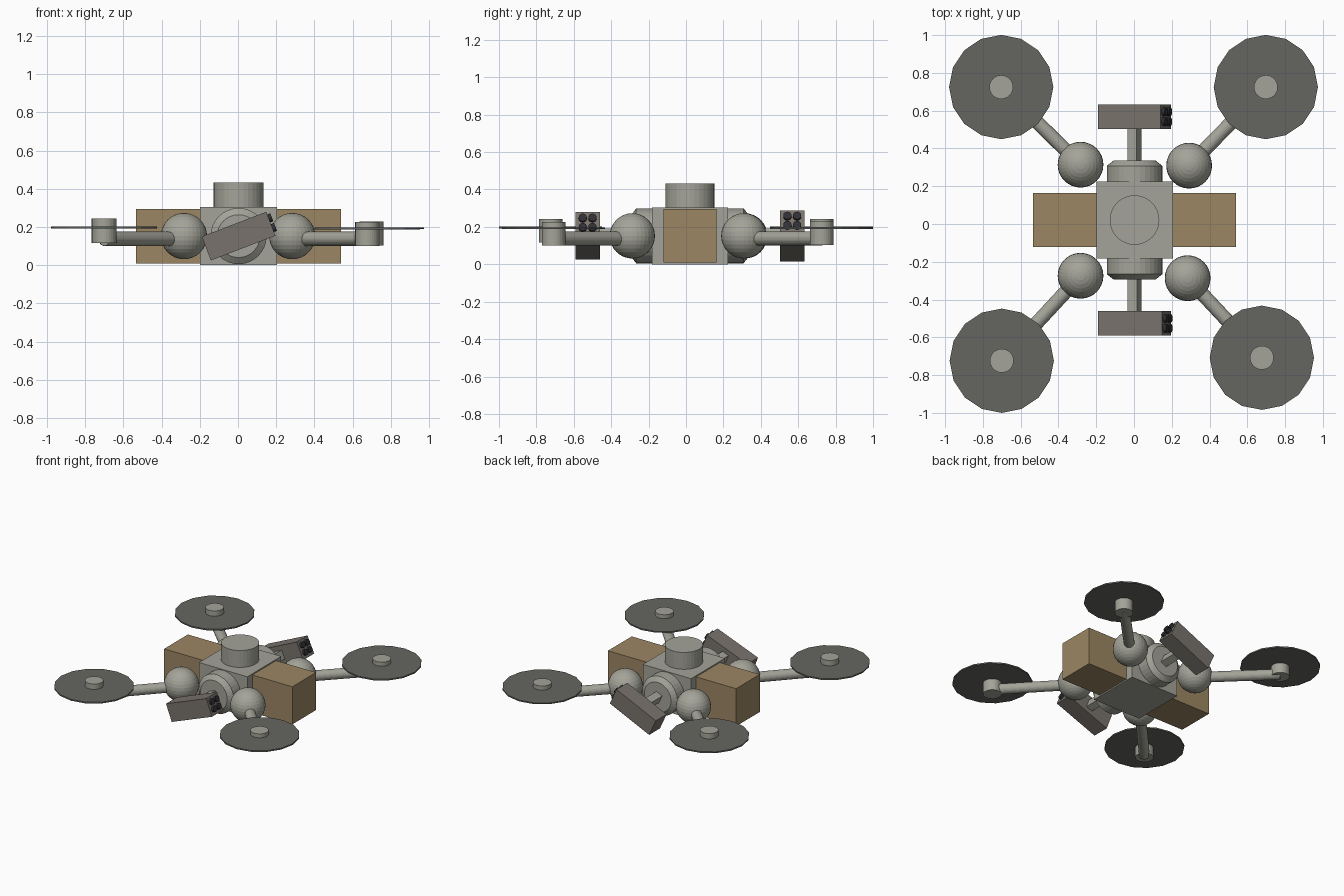
import bpy
from math import pi, radians, cos, sin
from mathutils import Vector, Matrix

if "Cube" in bpy.data.objects:
    bpy.data.objects.remove(bpy.data.objects["Cube"])


def mat(name, r, g, b):
    m = bpy.data.materials.new(name)
    m.diffuse_color = (r, g, b, 1)
    m.use_nodes = True
    m.node_tree.nodes["Principled BSDF"].inputs["Base Color"].default_value = m.diffuse_color
    return m


SHELL = mat("shell_grey", 0.37, 0.37, 0.32)
TAN = mat("tan", 0.33, 0.24, 0.125)
DARK = mat("rotor_grey", 0.13, 0.13, 0.12)
GUN = mat("gun_grey", 0.19, 0.17, 0.15)
BLACK = mat("muzzle_black", 0.03, 0.03, 0.035)


def finish(name, m):
    o = bpy.context.object
    o.name = name
    o.data.materials.append(m)
    return o


def box(name, loc, size, m, tilt=0):
    bpy.ops.mesh.primitive_cube_add(size=1)
    o = finish(name, m)
    o.data.transform(Matrix.Diagonal((*size, 1)))
    o.location = loc
    o.rotation_euler = (0, tilt, 0)
    return o


def rod(name, a, b, r, m, sides=32, r2=None):
    a, b = Vector(a), Vector(b)
    d = b - a
    bpy.ops.mesh.primitive_cone_add(vertices=sides, radius1=r, radius2=r if r2 is None else r2,
                                    depth=d.length, location=(a + b) / 2)
    o = finish(name, m)
    o.rotation_euler = d.to_track_quat('Z', 'Y').to_euler() if abs(d.x) + abs(d.y) > 1e-6 else (0, 0, 0)
    return o


# Central hull, side packs and top turret
CX, CY, CZ = 0.003, 0.021, 0.152
box("hull", (CX, CY, CZ), (0.405, 0.407, 0.304), SHELL)
for s, side in ((-1, "left"), (1, "right")):
    box(side + "_pack", (CX + s * 0.365, CY, CZ), (0.345, 0.285, 0.285), TAN)
rod("top_turret", (CX, CY, 0.28), (CX, CY, 0.432), 0.131, SHELL)

# Gun mounts front and back: collar, chamfer, stalk, gun and four muzzles
for s, side, tilt in ((-1, "front", radians(21)), (1, "back", radians(24.5))):
    y = lambda d: CY + s * d
    gc = 0.547
    rod(side + "_collar", (CX, y(0.15), CZ), (CX, y(0.287), CZ), 0.147, SHELL)
    rod(side + "_collar_chamfer", (CX, y(0.287), CZ), (CX, y(0.314), CZ), 0.147, SHELL, r2=0.112)
    box(side + "_stalk", (CX, y(0.40), CZ), (0.053, 0.21, 0.065), SHELL, -tilt)
    box(side + "_gun", (CX, y(gc), CZ), (0.362, 0.13, 0.134), GUN, -tilt)
    c = Vector((CX, y(gc), CZ))
    along, up = Vector((cos(tilt), 0, sin(tilt))), Vector((-sin(tilt), 0, cos(tilt)))
    for i in (-1, 1):
        for j in (-1, 1):
            p = c + up * (0.003 + i * 0.027) + Vector((0, j * 0.026, 0))
            rod(side + "_muzzle", p + along * 0.16, p + along * 0.198, 0.022, BLACK, 16)

# Four rotor arms: ball joint, arm, motor, disc
ROTORS = (
    ("back_left", (-0.283, 0.314), (-0.703, 0.725), 0.18),
    ("back_right", (0.292, 0.309), (0.698, 0.725), 0.166),
    ("front_left", (-0.283, -0.274), (-0.70, -0.724), 0.18),
    ("front_right", (0.284, -0.287), (0.677, -0.708), 0.164),
)
for name, ball, hub, z in ROTORS:
    bpy.ops.mesh.primitive_uv_sphere_add(segments=32, ring_count=16, radius=0.121, location=(*ball, CZ))
    finish(name + "_ball", SHELL)
    rod(name + "_arm", (*ball, 0.138), (*hub, 0.138), 0.037, SHELL)
    rod(name + "_motor", (*hub, z - 0.063), (*hub, z + 0.063), 0.063, SHELL)
    dz = 0.195 + (z - 0.172) * 0.3
    rod(name + "_rotor_disc", (*hub, dz - 0.005), (*hub, dz + 0.005), 0.276, DARK, 16)
